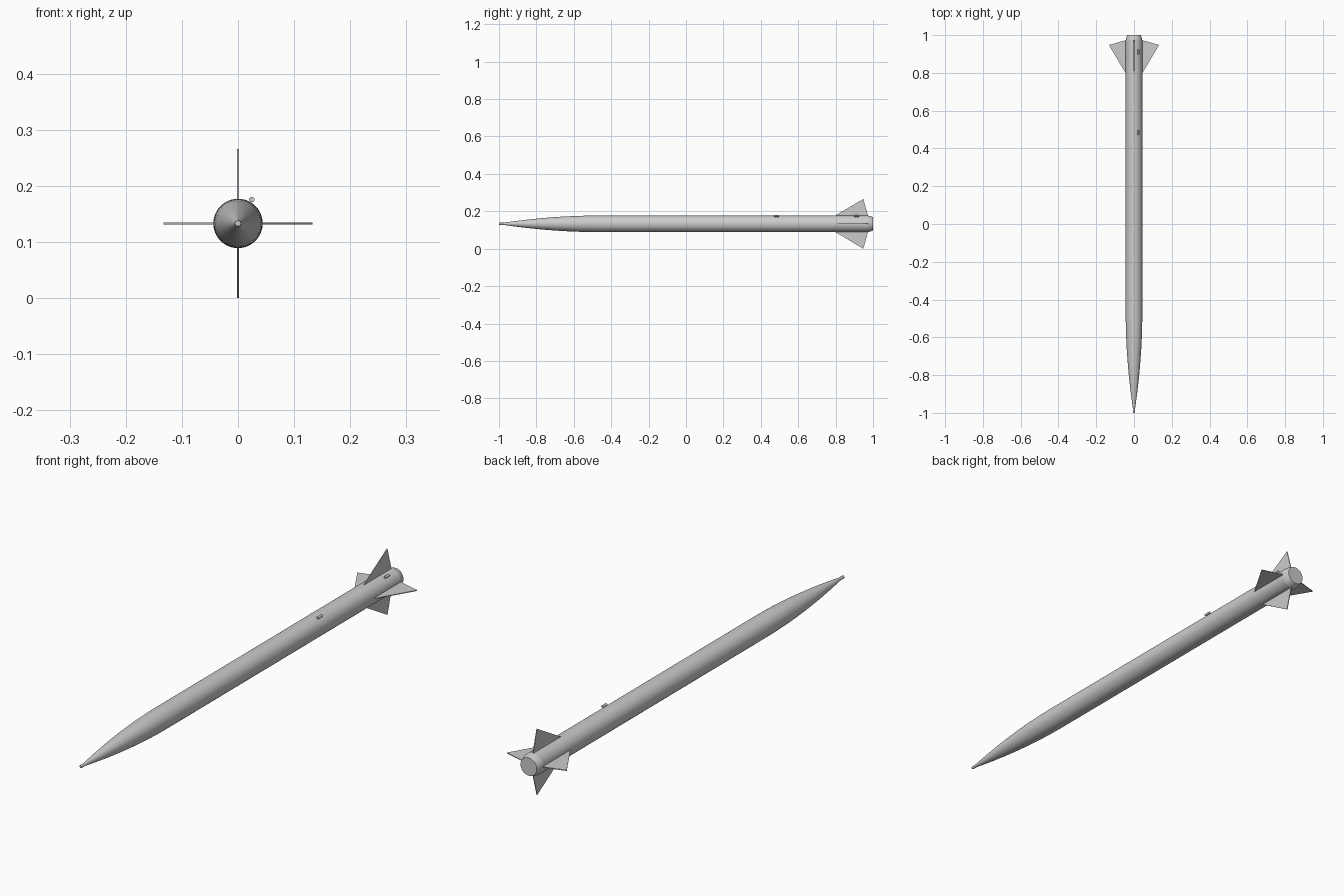
import bpy, bmesh, math
from mathutils import Matrix, Vector

if "Cube" in bpy.data.objects:
    bpy.data.objects.remove(bpy.data.objects["Cube"])

AXIS_Z = 0.133
R = 0.044


def finish(name, bm, smooth=True):
    bmesh.ops.recalc_face_normals(bm, faces=bm.faces)
    me = bpy.data.meshes.new(name)
    bm.to_mesh(me)
    bm.free()
    ob = bpy.data.objects.new(name, me)
    bpy.context.collection.objects.link(ob)
    if smooth:
        bpy.ops.object.select_all(action='DESELECT')
        ob.select_set(True)
        bpy.context.view_layer.objects.active = ob
        bpy.ops.object.shade_smooth_by_angle(angle=math.radians(30))
    return ob


def lathe(name, profile, cx=0.0, cz=AXIS_Z, sides=48):
    """Closed solid of revolution around y from (y, radius) points."""
    bm = bmesh.new()
    rings = []
    for y, r in profile:
        rings.append([bm.verts.new((cx + r * math.cos(2 * math.pi * i / sides), y,
                                    cz + r * math.sin(2 * math.pi * i / sides)))
                      for i in range(sides)])
    for a, b in zip(rings, rings[1:]):
        for i in range(sides):
            j = (i + 1) % sides
            bm.faces.new((a[i], a[j], b[j], b[i]))
    bm.faces.new(rings[0])
    bm.faces.new(rings[-1])
    return finish(name, bm)


# nose tip and curved nose cone
TIP_R, N0, N1 = 0.006, -0.975, -0.48
lathe("nose_tip", [(-1.0, 0.005), (-0.997, TIP_R), (N0, TIP_R)], sides=24)
nose = []
for i in range(17):
    t = i / 16
    nose.append((N0 + (N1 - N0) * t, TIP_R + (R - TIP_R) * (1 - (1 - t) ** 1.9)))
lathe("nose_cone", nose)

# body tube and tapered tail
lathe("body_tube", [(N1, R), (0.972, R)])
lathe("tail_cone", [(0.972, R), (0.98, 0.0425), (0.99, 0.0395), (1.0, 0.036)])

# four swept fins
T = 0.0016
outline = [(R - 0.006, 0.79), (R, 0.798), (0.133, 0.948), (R, 0.973), (R - 0.006, 0.973)]
for k, side in enumerate(("right", "top", "left", "bottom")):
    bm = bmesh.new()
    lo = [bm.verts.new((x, y, -T)) for x, y in outline]
    hi = [bm.verts.new((x, y, T)) for x, y in outline]
    bm.faces.new(lo)
    bm.faces.new(hi)
    for i in range(len(lo)):
        j = (i + 1) % len(lo)
        bm.faces.new((lo[i], lo[j], hi[j], hi[i]))
    turn = Matrix.Rotation(-k * math.pi / 2, 4, 'Y')
    bm.transform(Matrix.Translation(Vector((0, 0, AXIS_Z))) @ turn)
    finish("fin_" + side, bm, smooth=False)

# two small launch guides on the upper right of the body
for name, y in (("front_launch_guide", 0.484), ("rear_launch_guide", 0.911)):
    lathe(name, [(y - 0.013, 0.0048), (y + 0.013, 0.0048)], cx=0.0245, cz=AXIS_Z + 0.0425, sides=16)
